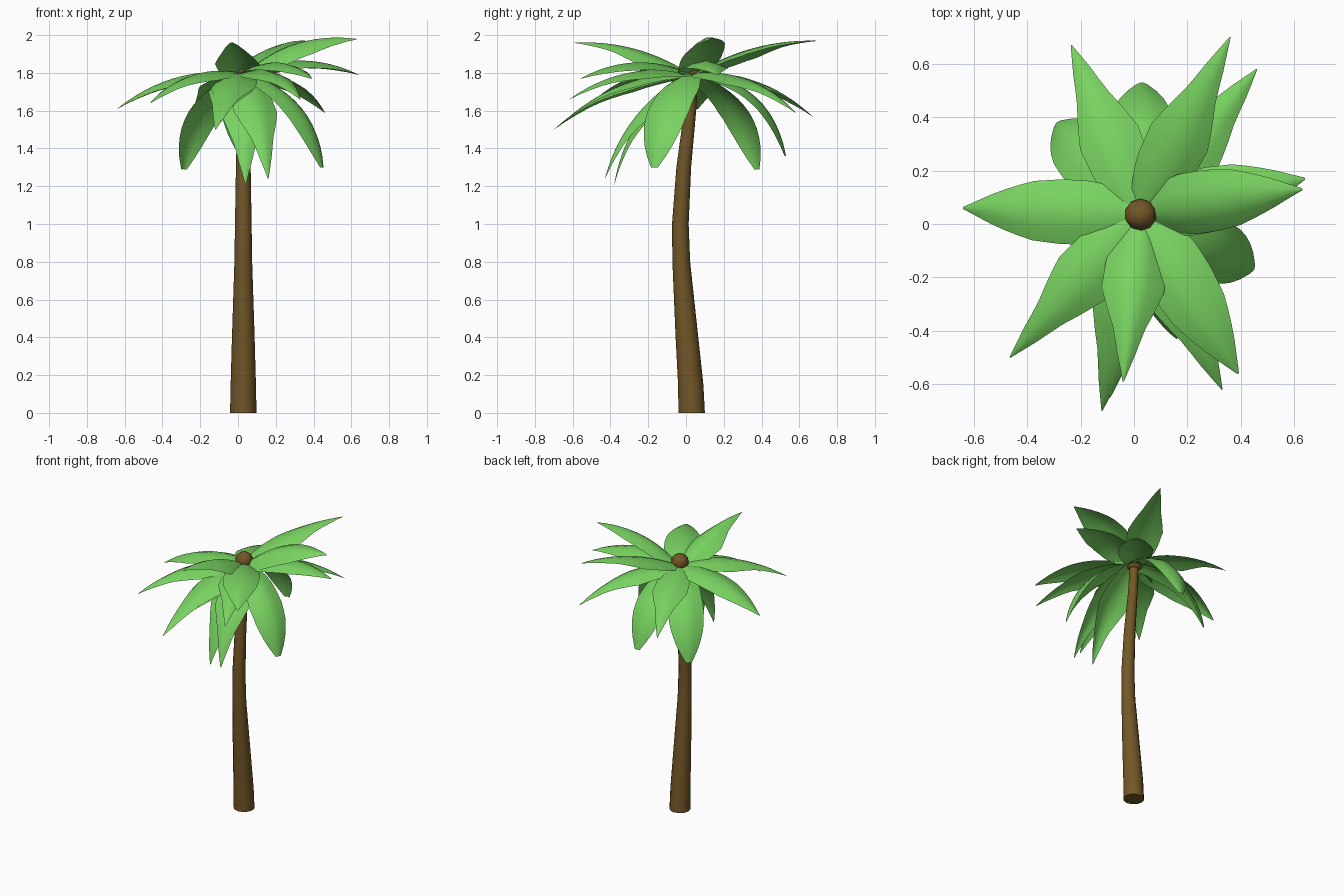
import bpy, bmesh, math
from mathutils import Vector, Matrix

if "Cube" in bpy.data.objects:
    bpy.data.objects.remove(bpy.data.objects["Cube"])


def material(name, color):
    m = bpy.data.materials.new(name)
    m.diffuse_color = (*color, 1)
    m.use_nodes = True
    m.node_tree.nodes["Principled BSDF"].inputs["Base Color"].default_value = m.diffuse_color
    return m


BROWN = material("bark", (0.17, 0.095, 0.02))
GREEN = material("leaf_green", (0.19, 0.65, 0.12))
CROWN = Vector((0.025, 0.035, 1.80))


def finish(bm, name, mat, recalc=False):
    if recalc:
        bmesh.ops.recalc_face_normals(bm, faces=bm.faces)
    me = bpy.data.meshes.new(name)
    bm.to_mesh(me)
    bm.free()
    me.materials.append(mat)
    ob = bpy.data.objects.new(name, me)
    bpy.context.collection.objects.link(ob)
    bpy.context.view_layer.objects.active = ob
    ob.select_set(True)
    bpy.ops.object.shade_smooth_by_angle(angle=math.radians(50))
    ob.select_set(False)


def lerp_profile(profile, t):
    for (a, wa), (b, wb) in zip(profile, profile[1:]):
        if t <= b:
            return wa + (wb - wa) * (t - a) / (b - a)
    return profile[-1][1]


# Trunk: curved, tapering rings (y, z, radius)
bm = bmesh.new()
SIDES = 12
rings = []
for y, z, r in [(.03, 0, .07), (.025, .15, .067), (.005, .4, .06), (-.025, .8, .047),
                (-.03, 1.0, .044), (-.012, 1.3, .039), (.022, 1.6, .032), (.035, 1.8, .03)]:
    rings.append([bm.verts.new((.028 + r * math.cos(a), y + r * math.sin(a), z))
                  for a in (2 * math.pi * i / SIDES for i in range(SIDES))])
for lo, hi in zip(rings, rings[1:]):
    for i in range(SIDES):
        j = (i + 1) % SIDES
        bm.faces.new((lo[i], lo[j], hi[j], hi[i]))
bm.faces.new(rings[0])
bm.faces.new(rings[-1])
finish(bm, "trunk", BROWN, True)

# Round knob at the crown
bm = bmesh.new()
bmesh.ops.create_uvsphere(bm, u_segments=10, v_segments=8, radius=.06)
bmesh.ops.translate(bm, verts=bm.verts, vec=CROWN + Vector((0, 0, .015)))
finish(bm, "crown_knob", BROWN)

# Frond outlines: half width along the length
BROAD = [(0, .06), (.2, .118), (.4, .122), (.6, .11), (.8, .066), (1, .004)]
SHARP = [(0, .06), (.2, .11), (.42, .118), (.55, .092), (.68, .06), (.84, .034), (1, .002)]
BLUNT = [(0, .06), (.2, .11), (.5, .122), (.7, .11), (.88, .072), (1, .02)]


# Frond: arched blade with a soft ridge, running from crown to tip
def frond(name, tip, outline, arch=.14, ridge=.34, roll=0):
    tip = Vector(tip)
    out = tip - CROWN
    flat = Vector((out.x, out.y, 0)).normalized()
    level = Vector((-flat.y, flat.x, 0))
    base = CROWN + flat * .02
    ctrl = (base + tip) / 2 + (tip - base).cross(level).normalized() * arch
    bm = bmesh.new()
    rows = []
    for k in range(13):
        t = k / 12
        p = base * (1 - t) ** 2 + ctrl * 2 * t * (1 - t) + tip * t * t
        d = ((ctrl - base) * (1 - t) + (tip - ctrl) * t).normalized()
        side = Matrix.Rotation(roll, 3, d) @ level
        n = d.cross(side)
        w = lerp_profile(outline, t)
        rows.append([bm.verts.new(p + side * w * s - n * w * ridge * abs(s) ** 1.5)
                     for s in (-1, -.5, 0, .5, 1)])
    for a, b in zip(rows, rows[1:]):
        for i in range(4):
            bm.faces.new((a[i], b[i], b[i + 1], a[i + 1]))
    finish(bm, name, GREEN)


# Raised fronds
frond("raised_frond_1", (.63, .13, 1.98), BROAD, .14, .4, .25)
frond("raised_frond_2", (.36, .70, 1.97), SHARP, .1)
frond("raised_frond_3", (-.04, -.59, 1.96), SHARP, .1, .6)

# Level fronds
LEVEL = [
    ((-.64, .06, 1.61), BROAD), ((.64, .17, 1.79), BROAD), ((.39, -.56, 1.77), BROAD),
    ((-.235, .67, 1.57), SHARP), ((.46, .58, 1.59), SHARP), ((.33, -.62, 1.66), SHARP),
    ((-.465, -.50, 1.64), SHARP), ((-.12, -.70, 1.50), SHARP), ((-.09, -.65, 1.54), SHARP),
]
for i, (tip, outline) in enumerate(LEVEL):
    frond(f"level_frond_{i + 1}", tip, outline)

# Drooping fronds
DROOPING = [
    ((-.29, .38, 1.29), BLUNT, .22), ((.03, .53, 1.36), BLUNT, .24),
    ((.45, -.17, 1.30), BLUNT, .22), ((.16, -.43, 1.24), SHARP, .16),
    ((.04, -.38, 1.21), SHARP, .16),
]
for i, (tip, outline, arch) in enumerate(DROOPING):
    frond(f"drooping_frond_{i + 1}", tip, outline, arch)
